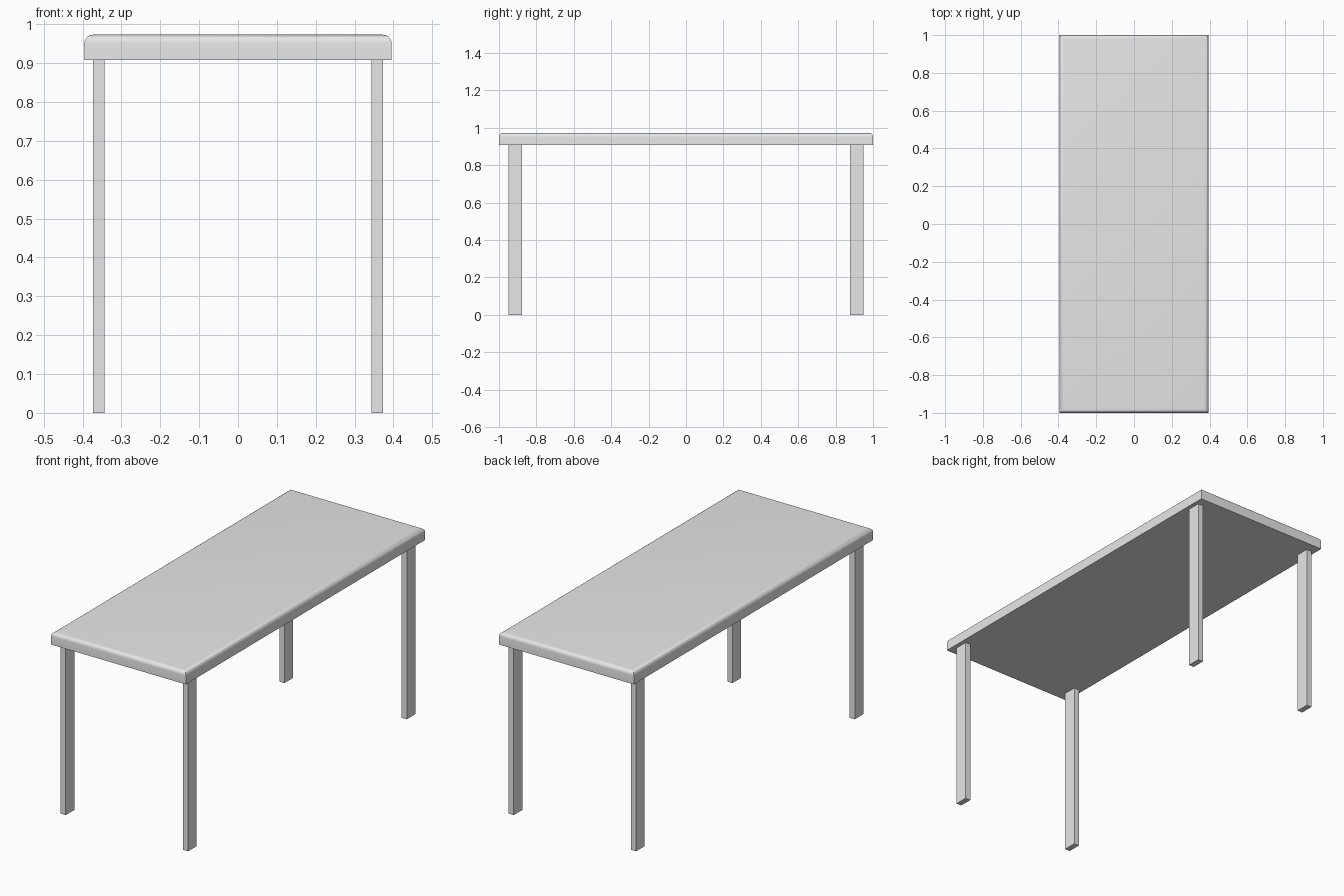
import bpy
import bmesh
from mathutils import Matrix, Vector

cube = bpy.data.objects.get("Cube")
if cube:
    bpy.data.objects.remove(cube, do_unlink=True)

# Single light grey finish
grey = bpy.data.materials.new("light_grey")
grey.use_nodes = True
grey.diffuse_color = (0.8, 0.8, 0.8, 1)
grey.node_tree.nodes["Principled BSDF"].inputs["Base Color"].default_value = (0.8, 0.8, 0.8, 1)


def box(name, center, size, round_top=0):
    """Box with optionally rounded upper rim."""
    bm = bmesh.new()
    bmesh.ops.create_cube(bm, size=1, matrix=Matrix.Diagonal((*size, 1)))
    if round_top:
        rim = [e for e in bm.edges if all(v.co.z > 0 for v in e.verts)]
        bmesh.ops.bevel(bm, geom=rim, offset=round_top, segments=6,
                        profile=0.5, affect='EDGES')
    mesh = bpy.data.meshes.new(name)
    bm.to_mesh(mesh)
    bm.free()
    mesh.materials.append(grey)
    obj = bpy.data.objects.new(name, mesh)
    obj.location = Vector(center)
    bpy.context.collection.objects.link(obj)
    return obj


LEG_HEIGHT = 0.908
TOP_THICKNESS = 0.065

# Table top: rounded along the upper rim, sharp mitred corners
top = box("table_top", (0, 0, LEG_HEIGHT + TOP_THICKNESS / 2),
          (0.79, 2, TOP_THICKNESS), round_top=0.022)
bpy.ops.object.select_all(action='DESELECT')
top.select_set(True)
bpy.context.view_layer.objects.active = top
bpy.ops.object.shade_smooth_by_angle(angle=0.6)

# Four flat legs
for x_name, sx in (("left", 1), ("right", -1)):
    for y_name, sy in (("front", -1), ("back", 1)):
        box(f"{y_name}_{x_name}_leg", (sx * 0.358, sy * 0.914, LEG_HEIGHT / 2),
            (0.03, 0.072, LEG_HEIGHT))
